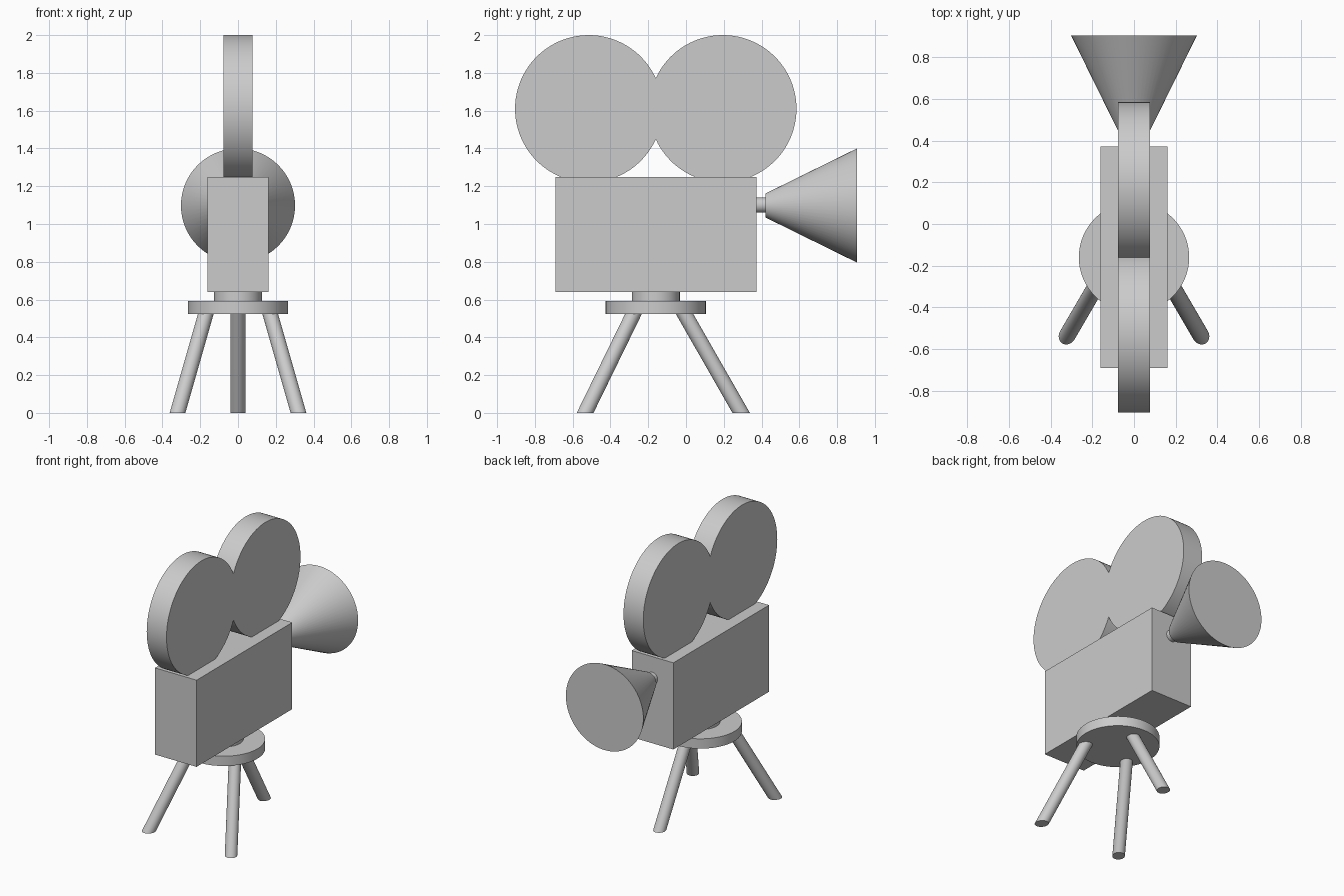
import bpy, bmesh
from math import sin, cos, acos, pi, atan2, hypot, radians
from mathutils import Vector

if "Cube" in bpy.data.objects:
    bpy.data.objects.remove(bpy.data.objects["Cube"])

CY = -0.16  # y of the tripod axis, also the middle of the reels


def smooth(ob):
    bpy.ops.object.select_all(action='DESELECT')
    ob.select_set(True)
    bpy.context.view_layer.objects.active = ob
    bpy.ops.object.shade_smooth_by_angle(angle=radians(30))


def finish(name, bm):
    bmesh.ops.recalc_face_normals(bm, faces=bm.faces)
    mesh = bpy.data.meshes.new(name)
    bm.to_mesh(mesh)
    bm.free()
    ob = bpy.data.objects.new(name, mesh)
    bpy.context.collection.objects.link(ob)
    smooth(ob)
    return ob


def cone(name, r1, r2, length, loc, rot=(0, 0, 0)):
    bpy.ops.mesh.primitive_cone_add(vertices=64, radius1=r1, radius2=r2,
                                    depth=length, location=loc, rotation=rot)
    bpy.context.object.name = name
    smooth(bpy.context.object)


def disc(name, r, z0, z1):
    cone(name, r, r, z1 - z0, (0, CY, (z0 + z1) / 2))


def leg(name, foot, top, r=0.04):
    # slanted round leg with horizontally cut ends
    foot, top = Vector(foot), Vector(top)
    d = top - foot
    heading = atan2(d.y, d.x)
    stretch = d.length / d.z
    bm = bmesh.new()
    bmesh.ops.create_cone(bm, cap_ends=True, segments=32,
                          radius1=r, radius2=r, depth=1)
    for v in bm.verts:
        a, b = v.co.x * stretch, v.co.y
        off = Vector((a * cos(heading) - b * sin(heading),
                      a * sin(heading) + b * cos(heading), 0))
        v.co = foot + d * (v.co.z + 0.5) + off
    finish(name, bm)


# camera body
bpy.ops.mesh.primitive_cube_add(size=1, location=(0, CY, 0.945))
body = bpy.context.object
body.name = "camera_body"
body.scale = (0.324, 1.064, 0.61)

# twin film reels: outline of two merged circles, extruded
R, H, ZC, W, N = 0.39, 0.355, 1.61, 0.077, 80
a = acos(H / R)
arc = [-(pi - a) + 2 * (pi - a) * i / N for i in range(N)]
outline = [(CY + H + R * cos(t), ZC + R * sin(t)) for t in arc]
outline += [(CY - H - R * cos(t), ZC - R * sin(t)) for t in arc]
bm = bmesh.new()
face = bm.faces.new([bm.verts.new((-W, y, z)) for y, z in outline])
new = bmesh.ops.extrude_face_region(bm, geom=[face], use_keep_orig=True)["geom"]
bmesh.ops.translate(bm, vec=(2 * W, 0, 0),
                    verts=[g for g in new if isinstance(g, bmesh.types.BMVert)])
finish("film_reels", bm)

# lens mount and lens hood, pointing along +y
turn = (-pi / 2, 0, 0)
cone("lens_mount", 0.04, 0.04, 0.07, (0, 0.395, 1.1), turn)
cone("lens_hood", 0.063, 0.302, 0.485, (0, 0.6625, 1.098), turn)

# tripod head
disc("tripod_neck", 0.127, 0.59, 0.645)
disc("tripod_plate", 0.265, 0.523, 0.592)

# tripod legs
leg("back_leg", (0, 0.292, 0), (0, -0.009, 0.526))
for side, s in (("left", -1), ("right", 1)):
    leg(side + "_front_leg", (s * 0.32, -0.534, 0), (s * 0.17, -0.277, 0.526))
